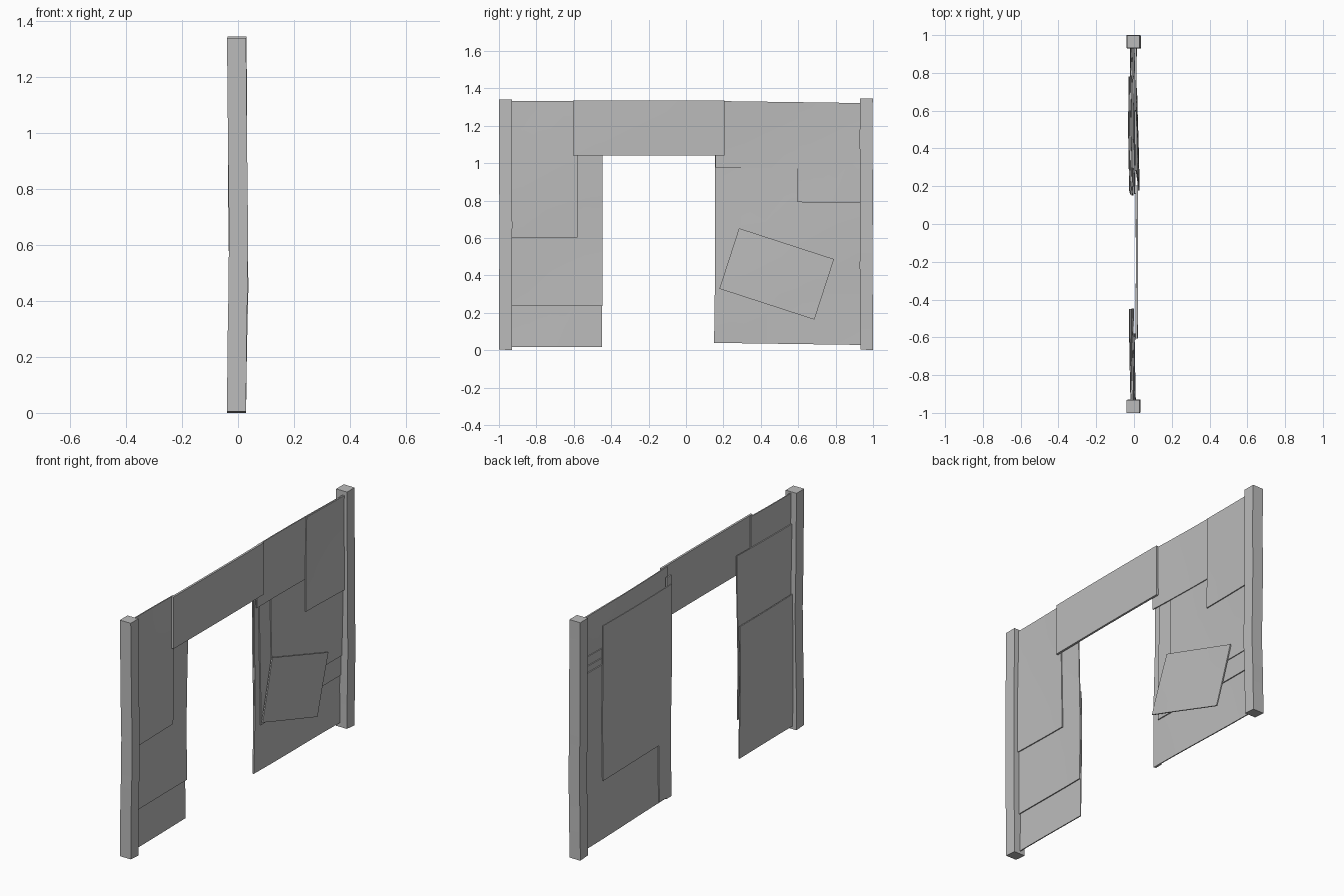
import bpy, bmesh, math, random
from mathutils import Matrix, Vector

random.seed(4)
cube = bpy.data.objects.get("Cube")
if cube:
    bpy.data.objects.remove(cube)

# One plain grey for the whole wall
GREY = (0.5, 0.5, 0.5, 1)
grey = bpy.data.materials.new("plain grey")
grey.use_nodes = True
grey.diffuse_color = GREY
grey.node_tree.nodes["Principled BSDF"].inputs["Base Color"].default_value = GREY


def finish(bm, name):
    bmesh.ops.recalc_face_normals(bm, faces=bm.faces)
    mesh = bpy.data.meshes.new(name)
    bm.to_mesh(mesh)
    bm.free()
    mesh.materials.append(grey)
    obj = bpy.data.objects.new(name, mesh)
    bpy.context.collection.objects.link(obj)
    bpy.ops.object.select_all(action="DESELECT")
    obj.select_set(True)
    bpy.context.view_layer.objects.active = obj
    bpy.ops.object.shade_smooth_by_angle(angle=math.radians(30))
    return obj


def warp(y, z):
    """Shared gentle buckle, so stacked sheets keep their order."""
    return 0.004 * math.sin(5 * y + 2 * z) + 0.003 * math.sin(6 * z - 3 * y)


def sheet(name, y0, y1, z0, z1, x, tilt=0, thick=0.006, bend=1, lean=0, splits=5):
    """Thin wall sheet, turned in its plane by tilt and out of it by lean."""
    bm = bmesh.new()
    bmesh.ops.create_grid(bm, x_segments=splits, y_segments=splits, size=0.5)
    turn = Matrix.Rotation(math.radians(tilt), 3, "X")
    centre = Vector((0, (y0 + y1) / 2, (z0 + z1) / 2))
    for v in bm.verts:
        a, b = v.co.x, v.co.y
        p = centre + turn @ Vector((0, a * (y1 - y0), b * (z1 - z0)))
        p.x = x + bend * warp(p.y, p.z) - lean * b
        v.co = p
    front = bm.faces[:]
    made = bmesh.ops.extrude_face_region(bm, geom=front)["geom"]
    for v in made:
        if isinstance(v, bmesh.types.BMVert):
            v.co.x -= thick
    finish(bm, name)


def post(name, y, top):
    """Rough square timber made of slightly shifted rings."""
    bm = bmesh.new()
    rings = []
    levels = 6
    for i in range(levels + 1):
        t = i / levels
        dx = 0.004 * math.cos(math.pi * t) * (-1 if t < 0.3 else 1)
        dx += random.uniform(-0.002, 0.002)
        dy = random.uniform(-0.002, 0.002)
        rings.append([bm.verts.new((dx + sx * 0.034, y + dy + sy * 0.034, 0.005 + t * (top - 0.005)))
                      for sx, sy in ((-1, -1), (1, -1), (1, 1), (-1, 1))])
    for low, high in zip(rings, rings[1:]):
        for k in range(4):
            n = (k + 1) % 4
            bm.faces.new((low[k], low[n], high[n], high[k]))
    bm.faces.new(rings[0])
    bm.faces.new(rings[-1])
    for v in rings[0]:
        v.co.z = 0.0 if v.co.y > y else 0.005
    finish(bm, name)


# End posts
post("near_post", -0.964, 1.34)
post("far_post", 0.964, 1.345)

# Lintel over the doorway
sheet("doorway_lintel", -0.605, 0.205, 1.042, 1.335, 0.02, thick=0.012, bend=0.3)

# Sheets on the near side of the doorway, outer to inner
sheet("near_upper_sheet", -0.94, -0.58, 0.603, 1.332, 0.007)
sheet("near_middle_sheet", -0.94, -0.447, 0.236, 1.16, -0.002)
sheet("near_lower_sheet", -0.94, -0.45, 0.017, 0.765, -0.013)

# Sheets on the far side of the doorway, outer to inner
sheet("loose_leaning_sheet", 0.218, 0.752, 0.238, 0.578, 0.018, tilt=-18, thick=0.007, lean=0.008)
sheet("far_corner_sheet", 0.598, 0.94, 0.79, 1.322, 0.013, tilt=-0.5)
sheet("far_top_sheet", 0.16, 0.94, 0.972, 1.327, 0.008, tilt=-0.8)
sheet("far_inner_sheet", 0.295, 0.94, 0.413, 1.1, 0.003)
sheet("far_middle_sheet", 0.198, 0.94, 0.3, 1.05, -0.002)
sheet("far_base_sheet", 0.157, 0.94, 0.034, 1.02, -0.009, tilt=-0.8)
sheet("far_back_sheet", 0.165, 0.78, 0.365, 1.24, -0.018)

# Narrow trim beside the doorway and a small patch behind
sheet("doorway_trim", 0.155, 0.2, 0.038, 1.29, -0.013, thick=0.008)
sheet("small_back_patch", 0.165, 0.265, 0.045, 0.37, -0.016)
